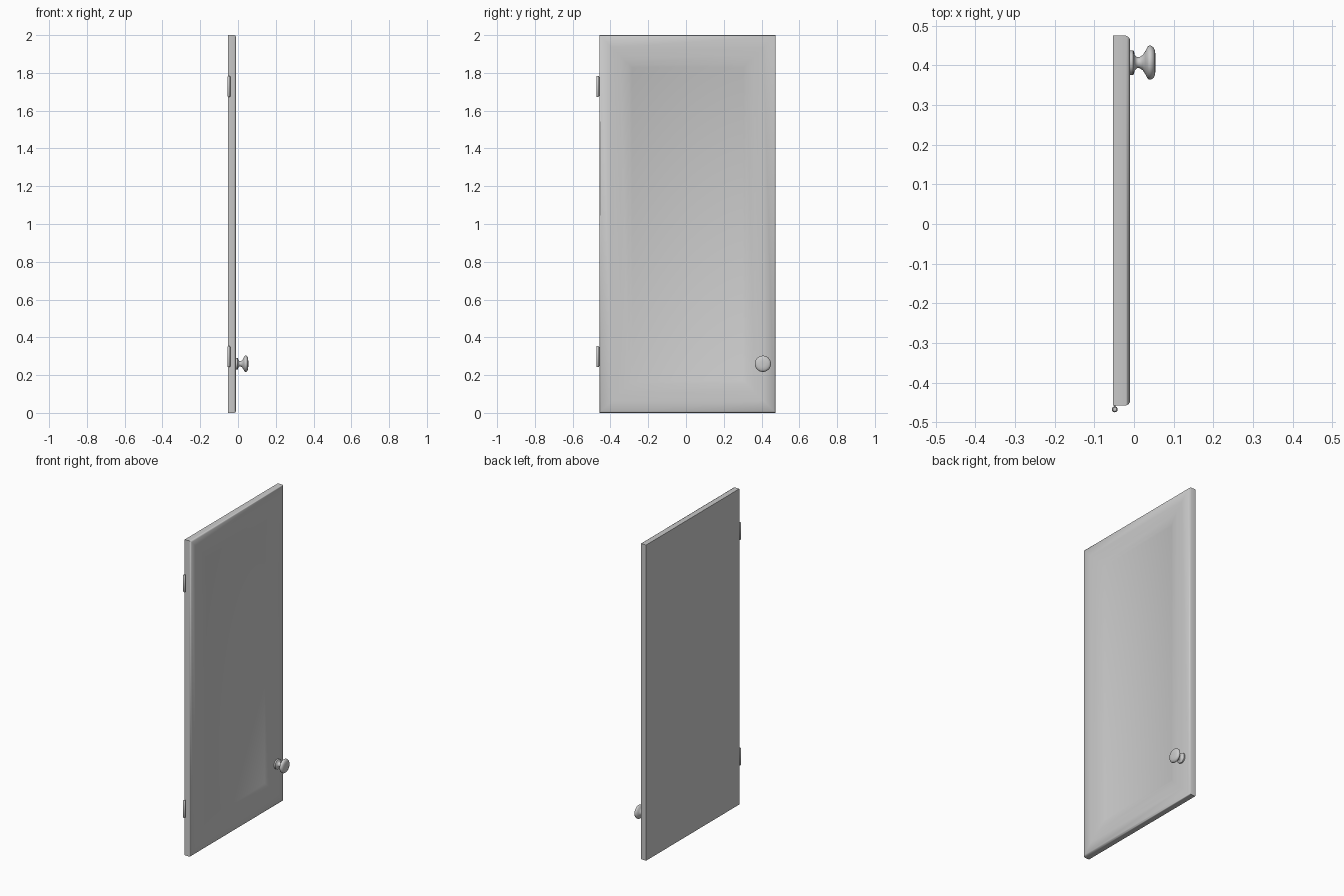
import bpy, bmesh, math
from mathutils import Matrix

if "Cube" in bpy.data.objects:
    bpy.data.objects.remove(bpy.data.objects["Cube"])


def finish(bm, name, angle):
    bmesh.ops.recalc_face_normals(bm, faces=bm.faces[:])
    mesh = bpy.data.meshes.new(name)
    bm.to_mesh(mesh)
    bm.free()
    ob = bpy.data.objects.new(name, mesh)
    bpy.context.collection.objects.link(ob)
    bpy.ops.object.select_all(action='DESELECT')
    ob.select_set(True)
    bpy.context.view_layer.objects.active = ob
    bpy.ops.object.shade_smooth_by_angle(angle=math.radians(angle))
    return ob


def skin(bm, rings):
    """Bridge successive closed rings and cap both ends."""
    for a, b in zip(rings, rings[1:]):
        for i in range(len(a)):
            j = (i + 1) % len(a)
            bm.faces.new((a[i], a[j], b[j], b[i]))
    bm.faces.new(rings[0])
    bm.faces.new(rings[-1])


def lathe(name, profile, matrix, sides, angle):
    """Revolve (radius, height) points about local z."""
    bm = bmesh.new()
    rings = []
    for r, h in profile:
        rings.append([bm.verts.new((r * math.cos(2 * math.pi * k / sides),
                                    r * math.sin(2 * math.pi * k / sides), h))
                      for k in range(sides)])
    skin(bm, rings)
    bm.transform(matrix)
    return finish(bm, name, angle)


# Door: nested rectangles (inset, x) from the flat back to the recessed panel
Y0, Y1, Z0, Z1 = -0.458, 0.475, 0.0, 2.0
door_profile = [(0, -0.053), (0, -0.020), (0.003, -0.014), (0.009, -0.010),
                (0.065, -0.010), (0.11, -0.012), (0.155, -0.018), (0.172, -0.025)]
bm = bmesh.new()
skin(bm, [[bm.verts.new((x, y, z)) for y, z in
           ((Y0 + d, Z0 + d), (Y1 - d, Z0 + d), (Y1 - d, Z1 - d), (Y0 + d, Z1 - d))]
          for d, x in door_profile])
finish(bm, "door_panel", 50)

# Knob: flange, waisted neck and domed head, pointing along +x
knob_profile = [(0.031, -0.012), (0.031, -0.002), (0.028, 0.000), (0.019, 0.002),
                (0.014, 0.008), (0.014, 0.014), (0.019, 0.022), (0.030, 0.029),
                (0.040, 0.034), (0.043, 0.038), (0.043, 0.043), (0.039, 0.049),
                (0.031, 0.053), (0.015, 0.0545)]
to_x = Matrix.Translation((0, 0.407, 0.26)) @ Matrix.Rotation(math.pi / 2, 4, 'Y')
lathe("knob", knob_profile, to_x, 32, 50)

# Hinge barrels on the left edge, each with a leaf tucked against the door
for label, zc in (("lower", 0.298), ("upper", 1.728)):
    h = 0.055
    lathe(label + "_hinge_barrel",
          [(0.005, -h), (0.0075, -h + 0.003), (0.0075, h - 0.003), (0.005, h)],
          Matrix.Translation((-0.0485, -0.4675, zc)), 16, 40)
    bm = bmesh.new()
    bmesh.ops.create_cube(bm, size=1)
    bm.transform(Matrix.Translation((-0.0485, -0.459, zc))
                 @ Matrix.Diagonal((0.004, 0.012, 0.1, 1)))
    finish(bm, label + "_hinge_leaf", 30)
